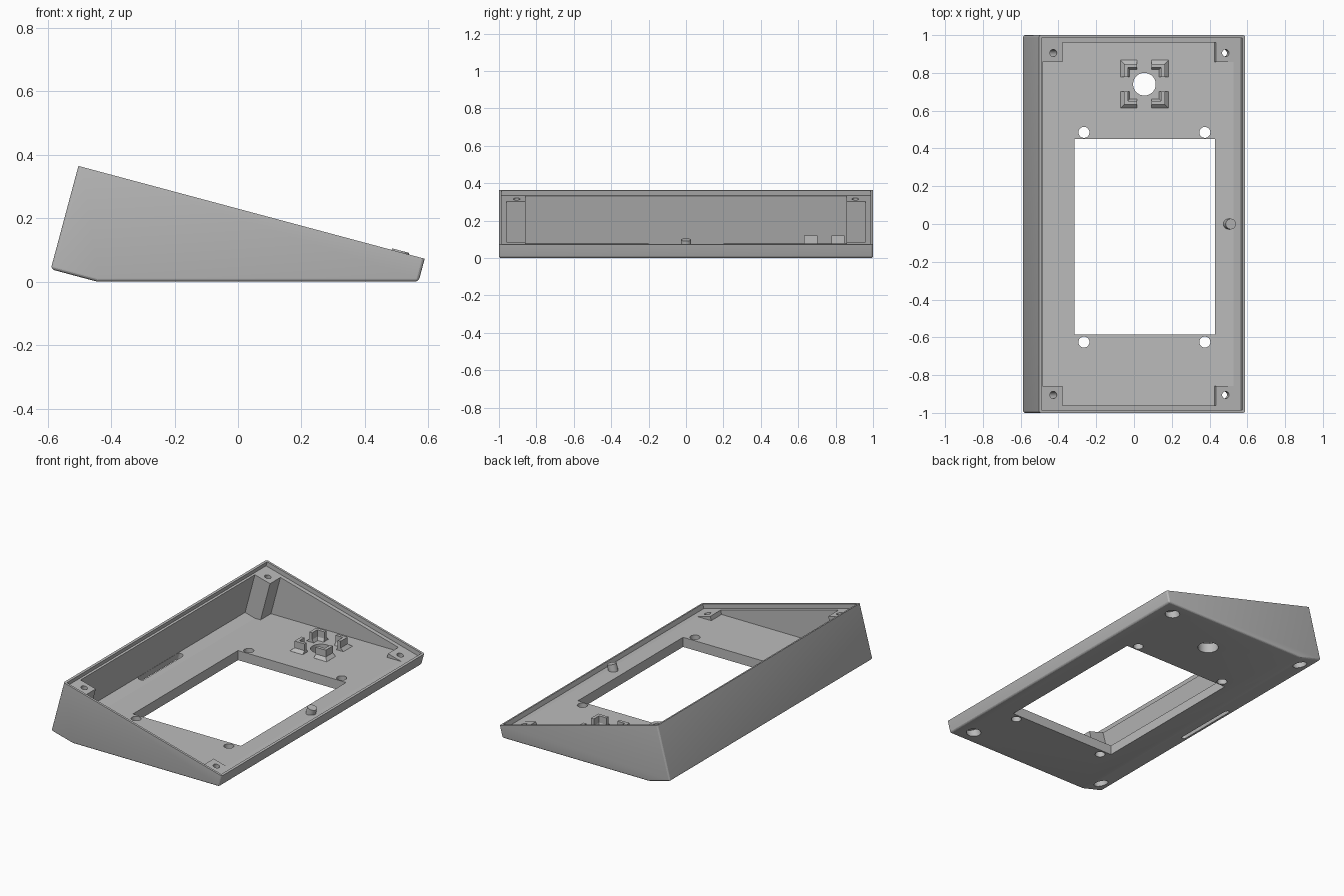
import bpy, bmesh, math
from mathutils import Vector, Matrix

if "Cube" in bpy.data.objects:
    bpy.data.objects.remove(bpy.data.objects["Cube"], do_unlink=True)

grey = bpy.data.materials.new("plain_grey")
grey.use_nodes = True
grey.diffuse_color = (0.5, 0.5, 0.5, 1)
grey.node_tree.nodes["Principled BSDF"].inputs["Base Color"].default_value = (0.5, 0.5, 0.5, 1)

TILT = math.radians(15)
FLOOR = 0.06
LENGTH = 1.13      # sloping lid length
LEDGE = 0.028      # depth of the lid recess


def slope(s, d):
    """Point (x, z) at distance s down the lid slope and depth d below it."""
    c, n = math.cos(TILT), math.sin(TILT)
    return (-0.503 + s * c - d * n, 0.365 - s * n - d * c)


def finish(name, bm):
    bmesh.ops.recalc_face_normals(bm, faces=bm.faces)
    mesh = bpy.data.meshes.new(name)
    bm.to_mesh(mesh)
    bm.free()
    mesh.materials.append(grey)
    ob = bpy.data.objects.new(name, mesh)
    bpy.context.collection.objects.link(ob)
    return ob


def prism_mesh(profile, y0, y1):
    bm = bmesh.new()
    face = bm.faces.new([bm.verts.new((x, y0, z)) for x, z in profile])
    ext = bmesh.ops.extrude_face_region(bm, geom=[face])["geom"]
    verts = [g for g in ext if isinstance(g, bmesh.types.BMVert)]
    bmesh.ops.translate(bm, verts=verts, vec=(0, y1 - y0, 0))
    bmesh.ops.recalc_face_normals(bm, faces=bm.faces)
    return bm


def prism(name, profile, y0, y1):
    return finish(name, prism_mesh(profile, y0, y1))


def cylinder(name, a, b, r):
    """Cylinder between two points."""
    a, b = Vector(a), Vector(b)
    rot = Vector((0, 0, 1)).rotation_difference(b - a).to_matrix().to_4x4()
    bm = bmesh.new()
    bmesh.ops.create_cone(bm, cap_ends=True, segments=48, radius1=r, radius2=r,
                          depth=(b - a).length,
                          matrix=Matrix.Translation((a + b) / 2) @ rot)
    return finish(name, bm)


def slope_cylinder(name, s, y, d0, d1, r):
    (x0, z0), (x1, z1) = slope(s, d0), slope(s, d1)
    return cylinder(name, (x0, y, z0), (x1, y, z1), r)


def combine(target, tool, operation):
    mod = target.modifiers.new("join", "BOOLEAN")
    mod.operation, mod.solver, mod.object = operation, "EXACT", tool
    bpy.context.view_layer.objects.active = target
    bpy.ops.object.modifier_apply(modifier=mod.name)
    bpy.data.objects.remove(tool, do_unlink=True)


def cut(tool):
    combine(case, tool, "DIFFERENCE")


# Outer wedge with softened edges everywhere but the rim
rim = [slope(0, 0), slope(LENGTH, 0)]
outer = [rim[0], slope(0, 0.337), slope(0.1526, 0.337),
         (slope(LENGTH, 0.075)[0], 0), rim[1]]
bm = prism_mesh(outer, -1, 1)


def on_rim(v):
    return any((Vector((v.co.x, v.co.z)) - Vector(p)).length < 1e-4 for p in rim)


soft = [e for e in bm.edges if not all(on_rim(v) for v in e.verts)]
bmesh.ops.bevel(bm, geom=soft, offset=0.012, segments=4, profile=0.5,
                affect="EDGES", clamp_overlap=True)
case = finish("case", bm)

# Lid recess and main cavity
cut(prism("recess_cutter", [slope(0.014, -0.1), slope(0.014, LEDGE),
                            slope(LENGTH - 0.014, LEDGE), slope(LENGTH - 0.014, -0.1)],
          -0.986, 0.986))
cut(prism("cavity_cutter", [slope(0.027, -0.05), slope(0.027, 0.29), slope(0.097, 0.29),
                            (slope(1.1, 0.021)[0], FLOOR), slope(1.1, -0.05)],
          -0.96, 0.96))

# Corner screw posts, then their stepped screw holes
for side in (-1, 1):
    y0, y1 = sorted((side * 0.858, side * 0.97))
    for s0, s1, depth in ((0.02, 0.135, 0.30), (0.977, 1.11, 0.062)):
        post = [slope(s0, LEDGE), slope(s0, depth), slope(s1, depth), slope(s1, LEDGE)]
        combine(case, prism("corner_post", post, y0, y1), "UNION")
for side in (-1, 1):
    for s, head in ((0.086, 0.30), (1.03, 0.07)):
        cut(slope_cylinder("screw_cutter", s, side * 0.905, -0.1, 0.5, 0.019))
        cut(slope_cylinder("head_cutter", s, side * 0.905, head, 0.5, 0.042))

# Display window, its four mounting holes and the round sensor hole
cut(prism("window_cutter", [(-0.315, -0.1), (0.43, -0.1), (0.43, 0.15), (-0.315, 0.15)],
          -0.585, 0.45))
round_holes = [(x, y, 0.029) for x in (-0.265, 0.375) for y in (-0.625, 0.485)]
SENSOR = (0.055, 0.74)
for x, y, r in round_holes + [(*SENSOR, 0.06)]:
    cut(cylinder("hole_cutter", (x, y, -0.1), (x, y, 0.15), r))

# Rounded cable slot beside the tall wall
SLOT, R = 0.046, 0.018
cut(prism("slot_cutter", [slope(SLOT - R, 0.27), slope(SLOT - R, 0.4),
                          slope(SLOT + R, 0.4), slope(SLOT + R, 0.27)], -0.19, 0.19))
for y in (-0.19, 0.19):
    cut(slope_cylinder("slot_end_cutter", SLOT, y, 0.27, 0.4, R))

# Four L-shaped clips with flared feet around the sensor hole
GAP = 0.038
LEVELS = ((0.05, 0.127, 0.078), (FLOOR, 0.127, 0.078),
          (0.078, 0.108, 0.088), (0.12, 0.108, 0.088))
for sx in (-1, 1):
    for sy in (-1, 1):
        bm = bmesh.new()
        rings = []
        for z, o, i in LEVELS:
            corner = [(GAP, o), (o, o), (o, GAP), (i, GAP), (i, i), (GAP, i)]
            rings.append([bm.verts.new((SENSOR[0] + sx * a, SENSOR[1] + sy * b, z))
                          for a, b in corner])
        for low, high in zip(rings, rings[1:]):
            for k in range(len(low)):
                j = (k + 1) % len(low)
                bm.faces.new((low[k], low[j], high[j], high[k]))
        bm.faces.new(rings[0])
        bm.faces.new(rings[-1])
        finish("sensor_clip_" + ("left" if sx > 0 else "right")
               + ("_back" if sy > 0 else "_front"), bm)

# Locating peg, square to the lid
peg = slope_cylinder("locating_peg", 1.05, 0, 0.05, -0.005, 0.028)

for ob in (case, peg):
    bpy.ops.object.select_all(action="DESELECT")
    ob.select_set(True)
    bpy.context.view_layer.objects.active = ob
    bpy.ops.object.shade_smooth_by_angle(angle=math.radians(12))
